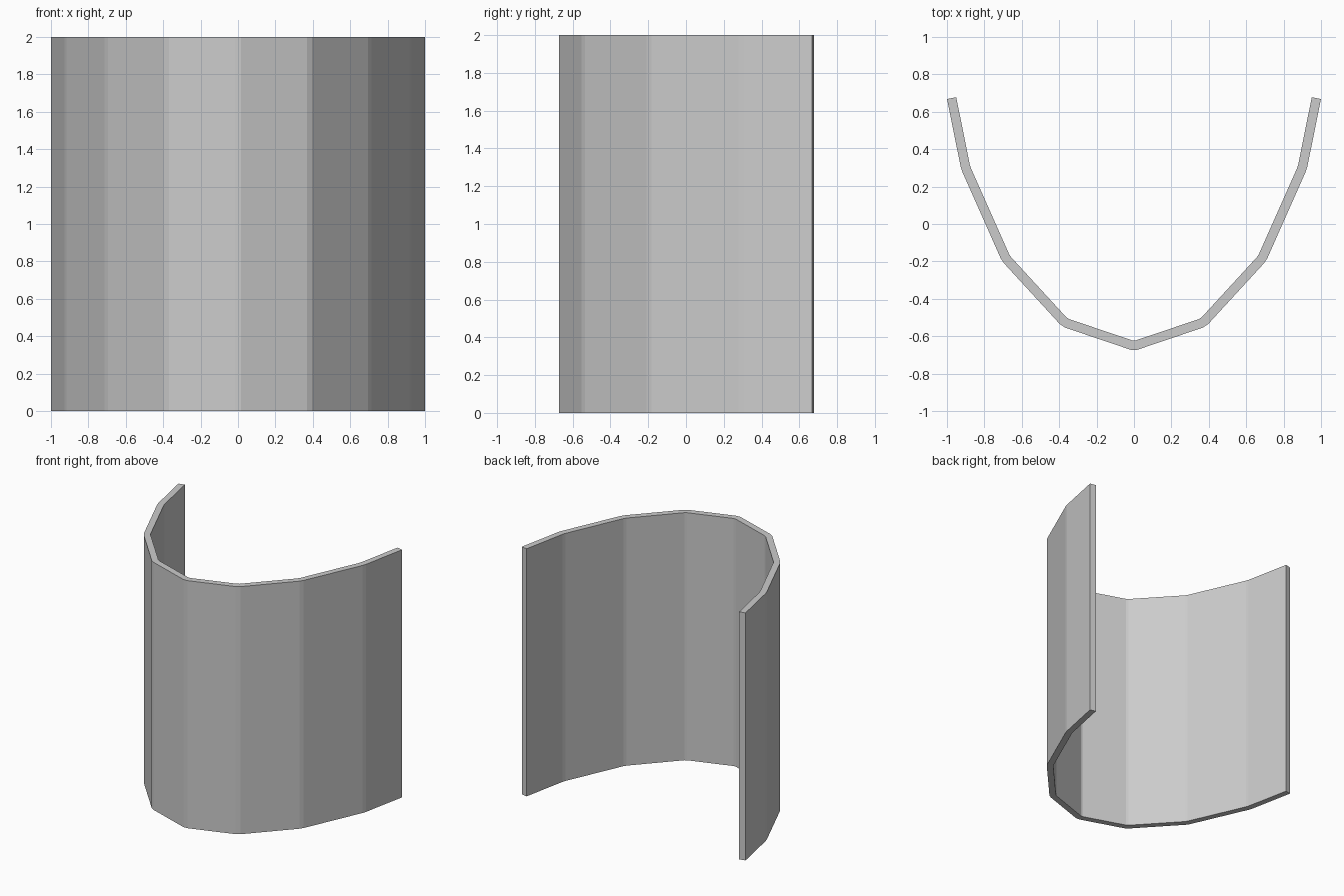
import bpy, bmesh, math
from mathutils import Vector

if "Cube" in bpy.data.objects:
    bpy.data.objects.remove(bpy.data.objects["Cube"])

HEIGHT, HALF_THICK, SOFTEN = 2.0, 0.025, 0.014

# Right half of the panel centre line, seen from above
half = [(0.37, -0.527), (0.685, -0.184), (0.90, 0.30), (0.975, 0.673)]
line = [Vector((-x, y)) for x, y in reversed(half)] + [Vector((0, -0.652))] + [Vector(p) for p in half]

# Slightly soften every bend by splitting it in two
path = [line[0]]
for a, b, c in zip(line, line[1:], line[2:]):
    path += [b + (a - b).normalized() * SOFTEN, b + (c - b).normalized() * SOFTEN]
path.append(line[-1])


def offset(points, dist):
    """Parallel copy of a polyline with mitred corners."""
    out = []
    for i, p in enumerate(points):
        d0 = (p - points[i - 1]).normalized() if i else (points[1] - p).normalized()
        d1 = (points[i + 1] - p).normalized() if i < len(points) - 1 else d0
        n0, n1 = Vector((d0.y, -d0.x)), Vector((d1.y, -d1.x))
        m = (n0 + n1).normalized()
        out.append(p + m * dist / m.dot(n0))
    return out


# Curved panel: strip of quads along the path, extruded upward
bm = bmesh.new()
outer = [bm.verts.new((p.x, p.y, 0)) for p in offset(path, HALF_THICK)]
inner = [bm.verts.new((p.x, p.y, 0)) for p in offset(path, -HALF_THICK)]
for i in range(len(path) - 1):
    bm.faces.new((outer[i], outer[i + 1], inner[i + 1], inner[i]))
ext = bmesh.ops.extrude_face_region(bm, geom=bm.faces[:], use_keep_orig=True)
top = [v for v in ext["geom"] if isinstance(v, bmesh.types.BMVert)]
bmesh.ops.translate(bm, verts=top, vec=(0, 0, HEIGHT))
bmesh.ops.recalc_face_normals(bm, faces=bm.faces[:])

mesh = bpy.data.meshes.new("curved_panel")
bm.to_mesh(mesh)
bm.free()
panel = bpy.data.objects.new("curved_panel", mesh)
bpy.context.collection.objects.link(panel)
